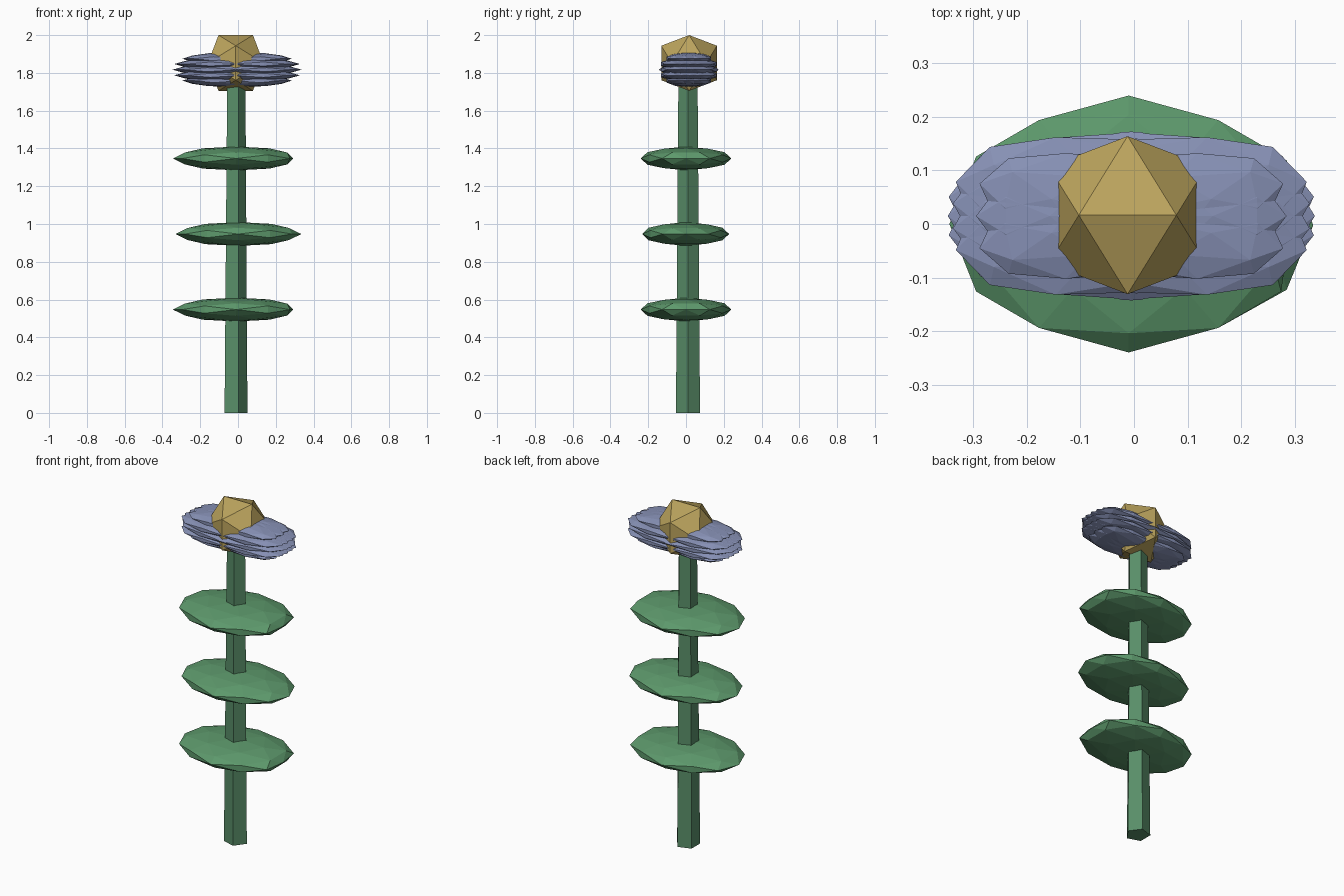
import bpy, bmesh, math
from mathutils import Matrix, Vector

if "Cube" in bpy.data.objects:
    bpy.data.objects.remove(bpy.data.objects["Cube"])


def material(name, rgb):
    m = bpy.data.materials.new(name)
    m.diffuse_color = (*rgb, 1)
    m.use_nodes = True
    m.node_tree.nodes["Principled BSDF"].inputs["Base Color"].default_value = m.diffuse_color
    return m


STEM = material("stem_green", (0.10, 0.27, 0.14))
LEAF = material("leaf_green", (0.11, 0.32, 0.15))
PETAL = material("petal_blue", (0.24, 0.28, 0.46))
GOLD = material("centre_gold", (0.50, 0.37, 0.11))

# tilts the icosphere so that an edge, not a corner, is on top
EDGE_UP = Matrix.Rotation(-math.atan(2) / 2, 4, 'Y')


def finish(bm, name, mat):
    me = bpy.data.meshes.new(name)
    bm.to_mesh(me)
    bm.free()
    me.materials.append(mat)
    ob = bpy.data.objects.new(name, me)
    bpy.context.collection.objects.link(ob)
    return ob


def add_ico(bm, centre, radii, detail, turn=0):
    mtx = (Matrix.Translation(centre) @ Matrix.Rotation(math.radians(turn), 4, 'Z')
           @ Matrix.Diagonal((*radii, 1)) @ EDGE_UP)
    return bmesh.ops.create_icosphere(bm, subdivisions=detail, radius=1, matrix=mtx)["verts"]


# stem: tapered five-sided column with a corner towards +x
bm = bmesh.new()
bottom, top = [], []
for i in range(5):
    a = math.tau * i / 5
    d = Vector((math.cos(a), math.sin(a), 0))
    bottom.append(bm.verts.new(Vector((-0.017, 0.0105, 0)) + d * 0.067))
    top.append(bm.verts.new(Vector((-0.014, 0.0105, 1.80)) + d * 0.053))
for i in range(5):
    j = (i + 1) % 5
    bm.faces.new((bottom[i], bottom[j], top[j], top[i]))
bm.faces.new(bottom[::-1])
bm.faces.new(top)
finish(bm, "stem", STEM)

# three flat leaf discs, the outer two blunt on the right
for k, z in enumerate((0.547, 0.947, 1.347)):
    bm = bmesh.new()
    if k == 1:
        add_ico(bm, (0.002, -0.002, z), (0.333, 0.23, 0.063), 2)
    else:
        for v in add_ico(bm, (-0.01, 0, z), (0.335, 0.24, 0.063), 2):
            v.co.x = min(v.co.x, 0.293)
    finish(bm, f"leaf_{k + 1}", LEAF)

# petals: stacked thin lenses, each layer fanned a little about the stem
bm = bmesh.new()
for dz, rx, ry, turns in ((0, 0.343, 0.158, (-6, 0, 6)),
                          (0.03, 0.334, 0.145, (-11, -4, 4, 11)),
                          (0.058, 0.29, 0.11, (-12, 0, 12))):
    for s in ((1, -1) if dz else (1,)):
        for t in turns:
            add_ico(bm, (-0.005, 0.015, 1.817 + s * dz), (rx, ry, 0.034), 2, t)
finish(bm, "petals", PETAL)

# flower centre
bm = bmesh.new()
add_ico(bm, (-0.012, 0.0165, 1.8525), (0.1734,) * 3, 1)
finish(bm, "flower_centre", GOLD)
